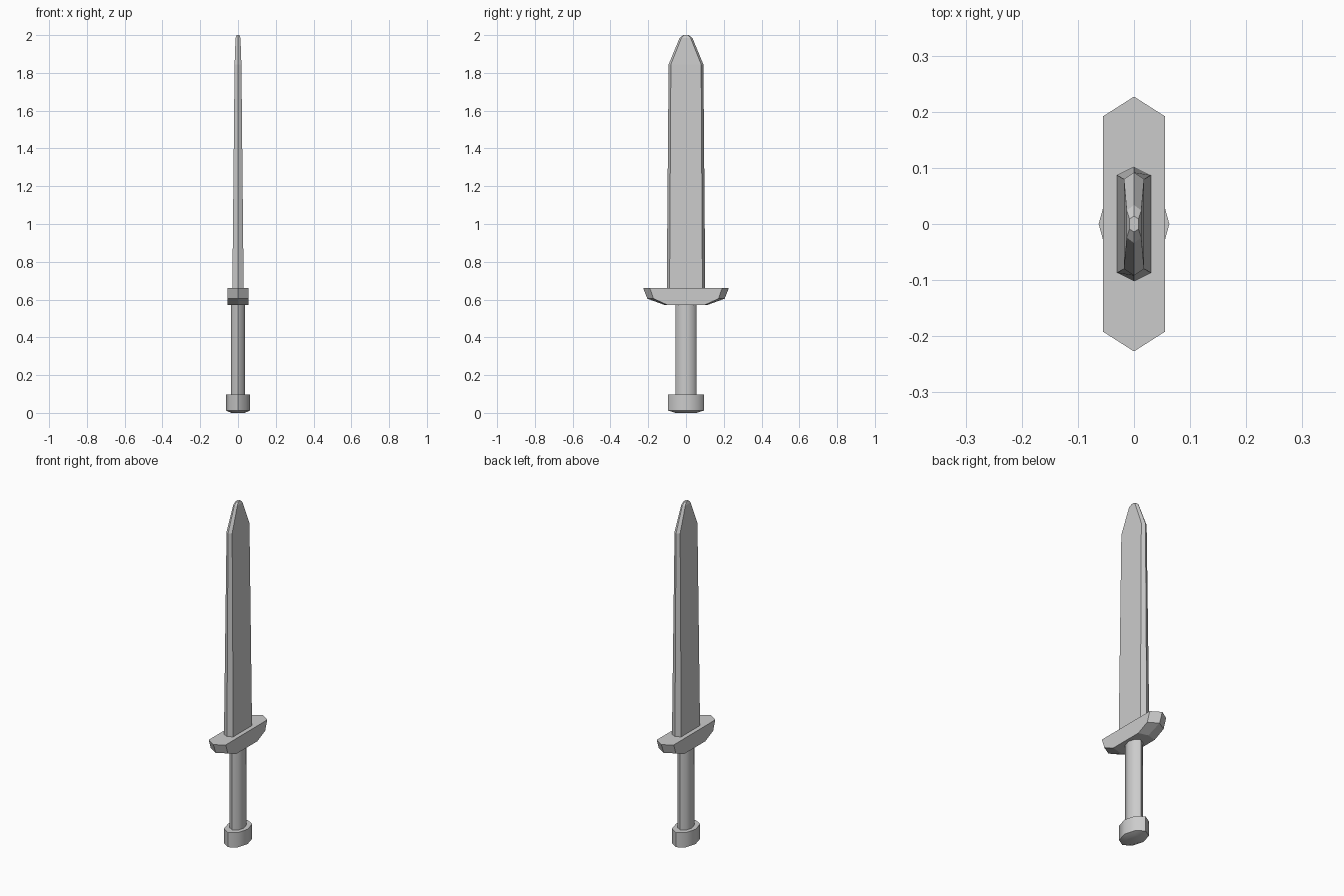
import bpy, bmesh, math

if "Cube" in bpy.data.objects:
    bpy.data.objects.remove(bpy.data.objects["Cube"])


def hexagon(x, corner, tip, z):
    """Flat-sided hexagon pointed along y."""
    return [(x, -corner, z), (x, corner, z), (0, tip, z),
            (-x, corner, z), (-x, -corner, z), (0, -tip, z)]


def oval(rx, ry, z, n=8):
    return [(rx * math.cos(2 * math.pi * i / n),
             ry * math.sin(2 * math.pi * i / n), z) for i in range(n)]


def loft(name, sections, smooth=None):
    """Skin a stack of sections and cap both ends."""
    bm = bmesh.new()
    rings = [[bm.verts.new(p) for p in s] for s in sections]
    for a, b in zip(rings, rings[1:]):
        n = len(a)
        for i in range(n):
            j = (i + 1) % n
            bm.faces.new((a[i], a[j], b[j], b[i]))
    bm.faces.new(rings[0][::-1])
    bm.faces.new(rings[-1])
    bmesh.ops.recalc_face_normals(bm, faces=bm.faces)
    mesh = bpy.data.meshes.new(name)
    bm.to_mesh(mesh)
    bm.free()
    obj = bpy.data.objects.new(name, mesh)
    bpy.context.collection.objects.link(obj)
    if smooth:
        bpy.ops.object.select_all(action='DESELECT')
        obj.select_set(True)
        bpy.context.view_layer.objects.active = obj
        bpy.ops.object.shade_smooth_by_angle(angle=math.radians(smooth))
    return obj


# Blade: long bevelled-edge taper with a blunt point
loft("blade", [hexagon(0.03, 0.087, 0.102, 0.65),
               hexagon(0.018, 0.08, 0.092, 1.845),
               hexagon(0.013, 0.024, 0.034, 1.985),
               hexagon(0.008, 0.009, 0.014, 2.0)])

# Crossguard: wide on top, chamfered underneath
loft("crossguard", [hexagon(0.055, 0.10, 0.115, 0.572),
                    hexagon(0.055, 0.172, 0.205, 0.605),
                    hexagon(0.055, 0.192, 0.227, 0.662)])

# Grip: oval eight-sided handle
loft("grip", [oval(0.038, 0.055, 0.08), oval(0.038, 0.055, 0.58)], smooth=50)

# Pommel: wider oval cap with a shallow rounded base
loft("pommel", [oval(0.035, 0.055, 0.0), oval(0.063, 0.094, 0.012),
                oval(0.063, 0.094, 0.098)], smooth=50)
